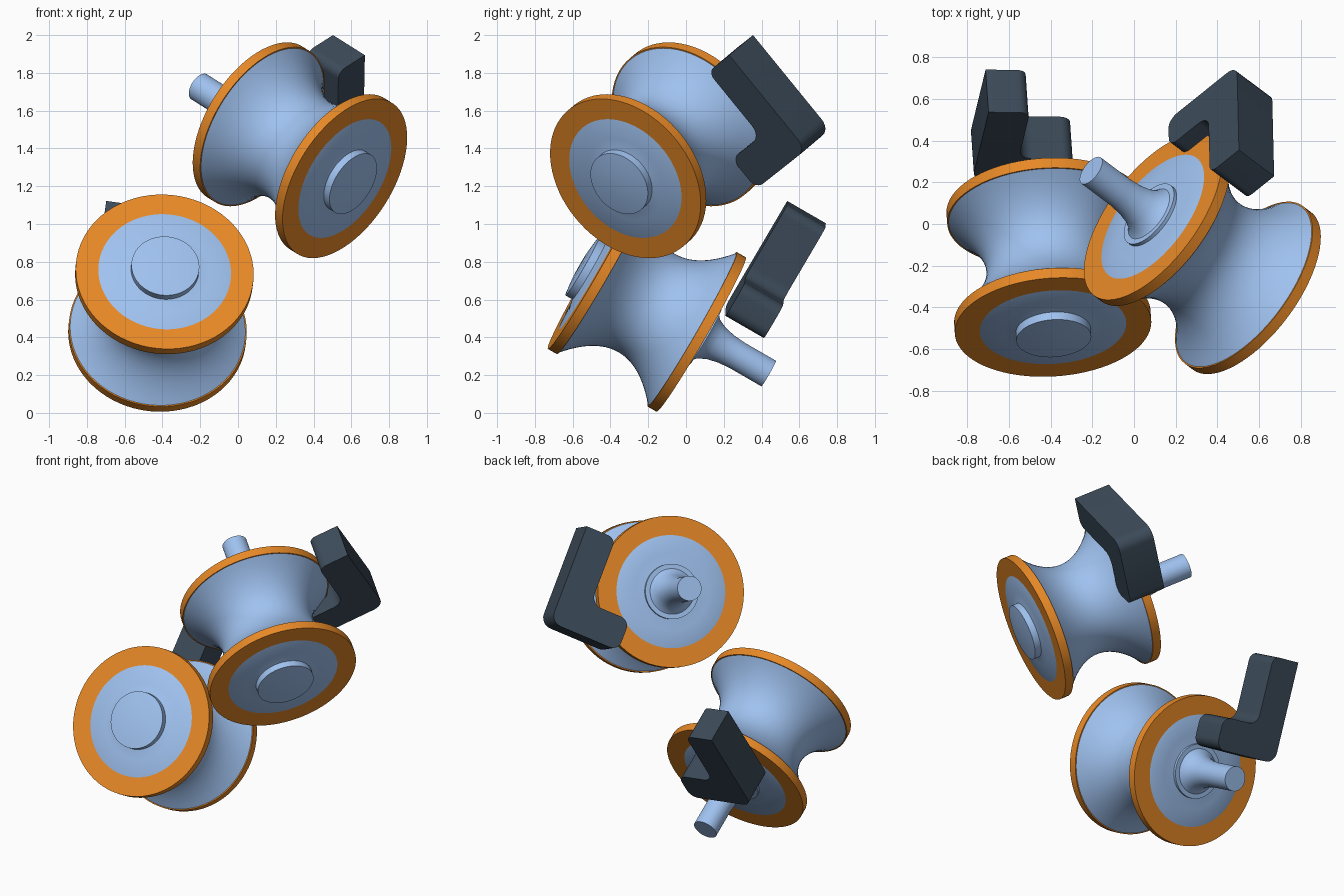
import bpy, bmesh, math
from mathutils import Vector, Matrix

if "Cube" in bpy.data.objects:
    bpy.data.objects.remove(bpy.data.objects["Cube"])


def material(name, rgb):
    m = bpy.data.materials.new(name)
    m.diffuse_color = (*rgb, 1)
    m.use_nodes = True
    m.node_tree.nodes["Principled BSDF"].inputs["Base Color"].default_value = m.diffuse_color
    return m


BLUE = material("pale_blue", (0.35, 0.54, 0.87))
ORANGE = material("orange", (0.80, 0.25, 0.02))
DARK = material("dark_slate", (0.045, 0.07, 0.10))


def finish(bm, name, mat, matrix, angle=35):
    bmesh.ops.remove_doubles(bm, verts=bm.verts, dist=1e-5)
    bmesh.ops.recalc_face_normals(bm, faces=bm.faces)
    me = bpy.data.meshes.new(name)
    bm.to_mesh(me)
    bm.free()
    me.transform(matrix)
    me.materials.append(mat)
    ob = bpy.data.objects.new(name, me)
    bpy.context.collection.objects.link(ob)
    bpy.ops.object.select_all(action='DESELECT')
    ob.select_set(True)
    bpy.context.view_layer.objects.active = ob
    bpy.ops.object.shade_smooth_by_angle(angle=math.radians(angle))
    return ob


def frame(x, y, z, origin):
    m = Matrix((x, y, z)).transposed().to_4x4()
    m.translation = origin
    return m


def lathe(name, profile, mat, matrix, closed=False, steps=72):
    """Spin (radius, height) points round the local z axis."""
    bm = bmesh.new()
    pts = profile + profile[:1] if closed else profile
    verts = [bm.verts.new((r, 0, h)) for r, h in pts]
    edges = [bm.edges.new(pair) for pair in zip(verts, verts[1:])]
    bmesh.ops.spin(bm, geom=verts + edges, cent=(0, 0, 0), axis=(0, 0, 1),
                   angle=2 * math.pi, steps=steps)
    return finish(bm, name, mat, matrix)


def rounded(corners, steps=6):
    """Outline from (x, y, fillet radius) corners."""
    out = []
    n = len(corners)
    for i, (x, y, r) in enumerate(corners):
        c = Vector((x, y))
        a = (Vector(corners[i - 1][:2]) - c).normalized() * r
        b = (Vector(corners[(i + 1) % n][:2]) - c).normalized() * r
        if r == 0:
            out.append(c)
            continue
        for k in range(steps + 1):      # square corners, so a quarter circle
            t = k / steps * math.pi / 2
            out.append(c + a * (1 - math.sin(t)) + b * (1 - math.cos(t)))
    return out


WIDTH, RIM, RADIUS, WAIST = 0.665, 0.055, 0.472, 0.30
THICK = 0.236


def roller(prefix, back, front_dir):
    """Waisted roller: local origin on the back face, local z to the front."""
    z = Vector(front_dir).normalized()
    x = Vector((1, 0, 0)) if abs(z.x) < 0.5 else Vector((0, 0, 1))
    x = (x - z * x.dot(z)).normalized()
    m = frame(x, z.cross(x), z, Vector(back))
    # pin, flared foot and back face
    prof = [(0, -0.414), (0.078, -0.414), (0.078, -0.22), (0.084, -0.15),
            (0.098, -0.09), (0.12, -0.045), (0.142, -0.026), (0.172, -0.026),
            (0.172, -0.008), (0.24, -0.002), (0.352, 0)]
    # concave groove
    half = WIDTH / 2 - RIM
    for i in range(25):
        u = i / 12 - 1
        prof.append((WAIST + 0.165 * u * u, WIDTH / 2 + half * u))
    # front face and boss
    prof += [(0.352, WIDTH), (0.24, WIDTH + 0.006), (0.18, WIDTH + 0.02),
             (0.18, WIDTH + 0.062), (0.10, WIDTH + 0.072), (0, WIDTH + 0.075)]
    lathe(prefix + "_roller_body", prof, BLUE, m)
    # orange rims
    for side, h in (("back", 0), ("front", WIDTH - RIM)):
        lathe(f"{prefix}_{side}_rim",
              [(0.35, h), (RADIUS, h), (RADIUS, h + RIM), (0.35, h + RIM)],
              ORANGE, m, closed=True)
    return m


def bracket(name, corner, foot_dir, leg_dir, depth_dir):
    """L-shaped block: outer corner at the origin, foot along x, leg along y."""
    outline = rounded([(0, 0, 0.07), (0.47, 0, 0.06), (0.47, 0.205, 0.06),
                       (0.2, 0.205, 0.07), (0.2, 0.645, 0.05), (0, 0.645, 0)])
    bm = bmesh.new()
    face = bm.faces.new([bm.verts.new((p.x, p.y, 0)) for p in outline])
    ext = bmesh.ops.extrude_face_region(bm, geom=[face])
    moved = [v for v in ext["geom"] if isinstance(v, bmesh.types.BMVert)]
    bmesh.ops.translate(bm, verts=moved, vec=(0, 0, THICK))
    m = frame(foot_dir, leg_dir, depth_dir, corner)
    finish(bm, name, DARK, m)


# lower roller and its bracket
m1 = roller("lower", (-0.428, 0.08, 0.415), (0.06, -0.865, 0.50))
w, f = m1.col[0].xyz, m1.col[2].xyz
v = w.cross(f)
if v.z < 0:
    v = -v
a = math.radians(7)
bracket("lower_bracket", m1.translation - f * 0.057 - w * 0.345 + v * 0.2,
        w * math.cos(a) - v * math.sin(a), w * math.sin(a) + v * math.cos(a), -f)

# upper roller and its bracket
m2 = roller("upper", (0.09, 0.035, 1.54), (0.715, -0.535, -0.45))
f = m2.col[2].xyz
q = Vector((0, -0.62, 0.785))
q = (q - f * q.dot(f)).normalized()
bracket("upper_bracket", Vector((0.503, 0.355, 2.0)) - q * 0.645, f.cross(q), q, f)
